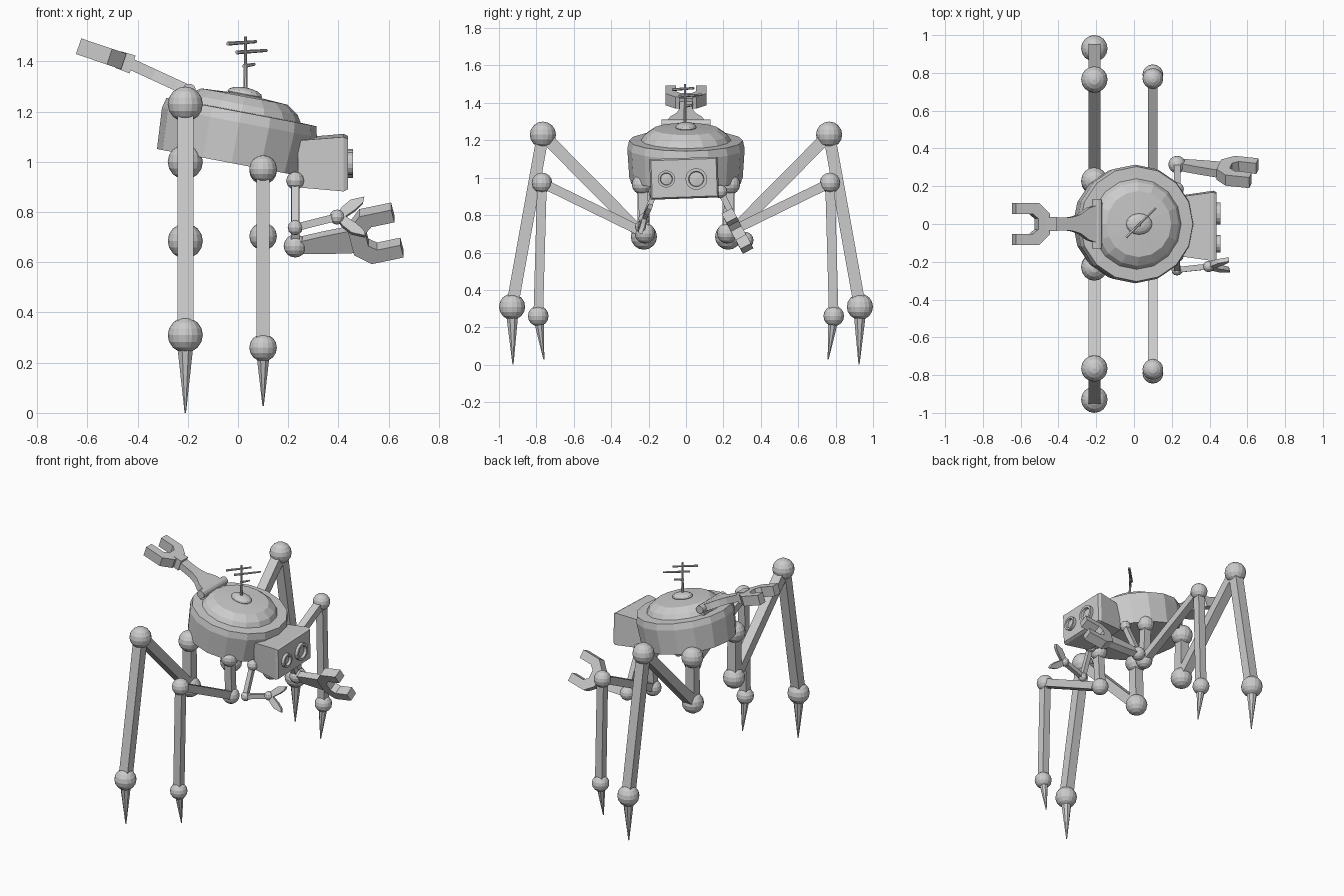
import bpy, bmesh
from math import pi, sin, cos, radians
from mathutils import Matrix, Vector as V

if "Cube" in bpy.data.objects:
    bpy.data.objects.remove(bpy.data.objects["Cube"])


def finish(name, bm):
    bmesh.ops.recalc_face_normals(bm, faces=bm.faces)
    me = bpy.data.meshes.new(name)
    bm.to_mesh(me)
    bm.free()
    ob = bpy.data.objects.new(name, me)
    bpy.context.collection.objects.link(ob)
    return ob


def frame(o, u, v):
    # matrix with local x along u, local y near v
    u = V(u).normalized()
    n = u.cross(V(v)).normalized()
    m = Matrix((u, n.cross(u), n)).transposed().to_4x4()
    m.translation = V(o)
    return m


def ball(name, p, r, scale=(1, 1, 1), rot=Matrix(), seg=16):
    bm = bmesh.new()
    bmesh.ops.create_uvsphere(bm, u_segments=seg, v_segments=seg // 2, radius=r)
    bmesh.ops.transform(bm, verts=bm.verts,
                        matrix=Matrix.Translation(p) @ rot @ Matrix.Diagonal((*scale, 1)))
    return finish(name, bm)


def rod(name, a, b, r1, r2=None, seg=12, ref=(1, 0, 0)):
    # tapered rod from a to b; four sides gives a square beam
    a, b = V(a), V(b)
    r2 = r1 if r2 is None else r2
    bm = bmesh.new()
    bmesh.ops.create_cone(bm, cap_ends=True, segments=seg, radius1=r1, radius2=r2, depth=(b - a).length)
    z = (b - a).normalized()
    y = z.cross(V(ref)).normalized()
    m = Matrix((y.cross(z), y, z)).transposed().to_4x4()
    m.translation = (a + b) / 2
    bmesh.ops.transform(bm, verts=bm.verts, matrix=m @ Matrix.Rotation(pi / seg, 4, 'Z'))
    return finish(name, bm)


def beam(name, a, b, w, w2=None, ref=(1, 0, 0)):
    return rod(name, a, b, w * .707, (w2 or w) * .707, 4, ref)


def prism(name, pts, t, m):
    bm = bmesh.new()
    f = bm.faces.new([bm.verts.new((x, y, -t / 2)) for x, y in pts])
    r = bmesh.ops.extrude_face_region(bm, geom=[f])
    bmesh.ops.translate(bm, vec=(0, 0, t), verts=[v for v in r['geom'] if isinstance(v, bmesh.types.BMVert)])
    bmesh.ops.transform(bm, verts=bm.verts, matrix=m)
    return finish(name, bm)


def lathe(name, prof, steps, m):
    bm = bmesh.new()
    vs = [bm.verts.new((r, 0, h)) for r, h in prof]
    es = [bm.edges.new(p) for p in zip(vs, vs[1:])]
    bmesh.ops.spin(bm, geom=vs + es, cent=(0, 0, 0), axis=(0, 0, 1), angle=2 * pi, steps=steps)
    bmesh.ops.remove_doubles(bm, verts=bm.verts, dist=1e-4)
    bmesh.ops.transform(bm, verts=bm.verts, matrix=m)
    return finish(name, bm)


# Tilted round body with stepped dome
TILT = Matrix.Rotation(radians(10.7), 4, 'Y')
BODY = Matrix.Translation((-.025, 0, .995)) @ TILT
lathe("body", [(0, 0), (.303, 0), (.314, .165), (.304, .207), (.24, .209),
               (.222, .238), (.175, .27), (0, .28)], 16, BODY)
ball("dome_cap", BODY @ V((0, 0, .28)), .07, (1, .8, .38), TILT)

# Antenna with diagonal crossbars
rod("antenna_mast", (.03, -.005, 1.27), (.03, -.005, 1.5), .009, .006, 8)
for z, s0, s1 in ((1.475, -.1, .06), (1.44, -.05, .12), (1.385, -.01, .05)):
    rod("antenna_bar", (.03 + s0 * .707, s0 * .707, z - .004), (.03 + s1 * .707, s1 * .707, z + .004),
        .008, .006, 6, (0, 0, 1))

# Head: box flaring to the front, with chamfered front face
bm = bmesh.new()
bmesh.ops.create_cube(bm, size=1)
for v in bm.verts:
    k = 1 if v.co.x > 0 else .86
    v.co = (v.co.x * .18, v.co.y * .365 * k, v.co.z * .217 * k)
front = [f for f in bm.faces if f.calc_center_median().x > .08]
bmesh.ops.inset_region(bm, faces=front, thickness=.012, depth=.018)
bmesh.ops.transform(bm, verts=bm.verts,
                    matrix=Matrix.Translation((.33, -.01, .997)) @ Matrix.Rotation(radians(2), 4, 'X'))
finish("head", bm)
# Eyes: rings with recessed lenses
for y, r in ((-.105, .046), (.055, .058)):
    lathe("eye", [(r, -.02), (r, .025), (r * .72, .025), (r * .66, .008), (0, .012)], 16,
          Matrix.Translation((.433, y, .993)) @ Matrix.Rotation(pi / 2, 4, 'Y'))

# Four jointed legs: hip, low knee, high knee, ankle, pointed foot
LEGS = {
    "rear_leg": (-.21, .07, .064, [(.23, 1.0), (.225, .685), (.765, 1.23), (.93, .31), (.925, 0)]),
    "front_leg": (.1, .055, .051, [(.235, .965), (.22, .703), (.77, .972), (.79, .26), (.76, .028)]),
}
for name, (x, r, w, path) in LEGS.items():
    for s in (-1, 1):
        p = [V((x, s * y, z)) for y, z in path]
        for q in p[:4]:
            ball(name + "_joint", q, r)
        for a, b in zip(p[:3], p[1:4]):
            beam(name + "_link", a, b, w)
        rod(name + "_foot", p[3], p[4], w * .62, .003, 8)

# Shared C-shaped gripper outline: x forward, y across
half = [(0, .055), (.06, .11), (.19, .11), (.19, .053), (.095, .053), (.065, .028)]
CLAW = half + [(x, -y) for x, y in reversed(half)]

# Rear arm: hinge, tapered plate, wrist, gripper
rod("rear_hinge", (-.195, -.13, 1.285), (-.195, .13, 1.285), .027, seg=12)
beam("rear_hinge_base", (-.19, -.11, 1.25), (-.19, .11, 1.25), .05)
edge = [(0, .1), (.05, .085), (.1, .05), (.15, .036), (.28, .032)]
prism("rear_arm", edge + [(x, -y) for x, y in reversed(edge)], .045,
      frame((-.2, 0, 1.285), (-.91, 0, .42), (0, 1, 0)))
d = V((-.95, 0, .32)).normalized()
beam("rear_wrist", (-.42, 0, 1.388), V((-.42, 0, 1.388)) + d * .06, .075, .07, (0, 1, 0))
prism("rear_claw", CLAW, .066, frame(V((-.455, 0, 1.4)), d, (0, 1, 0)))

# Large front arm with gripper (+y side)
sh, el = V((.228, .185, .925)), V((.228, .315, .665))
ball("big_arm_shoulder", sh, .036, seg=12)
beam("big_arm_upper", sh, el, .034)
ball("big_arm_elbow", el, .046)
wrist = V((.45, .288, .69))
d, w = V((.96, -.1, .2)), V((0, .47, -.88))
prism("big_arm_forearm", [(0, .025), (.12, .04), (.23, .05), (.23, -.05), (.12, -.04), (0, -.025)], .045,
      frame(el, wrist - el, w))
prism("big_arm_claw", CLAW, .064, frame(wrist, d, w))

# Small front arm with two curved blades (-y side)
sh, el, wr = V((.228, -.165, .925)), V((.228, -.243, .738)), V((.395, -.225, .78))
ball("small_arm_shoulder", sh, .036, seg=12)
beam("small_arm_upper", sh, el, .03)
ball("small_arm_elbow", el, .03, seg=12)
beam("small_arm_forearm", el, wr, .03, ref=(0, 1, 0))
ball("small_arm_wrist", wr, .03, seg=12)
BLADE = [(0, .01), (.02, .04), (.055, .07), (.11, .083), (.105, .06), (.075, .03), (.025, -.005)]
for s in (1, -1):
    prism("small_arm_blade", [(x, s * y) for x, y in BLADE], .024,
          frame(wr, (1, .08, 0), (0, .38, 1)))
